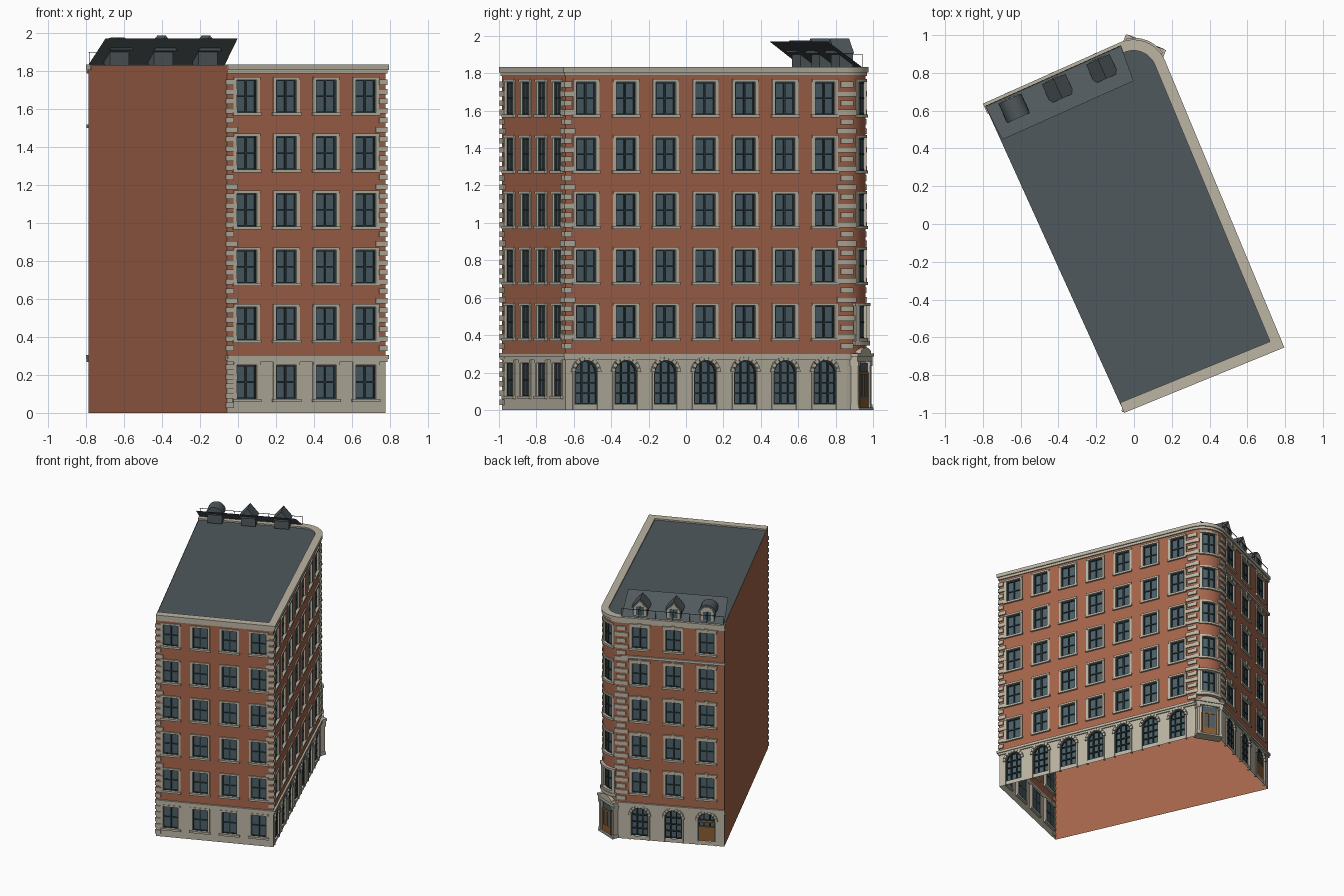
import bpy, bmesh
from math import pi, sin, cos, atan2, tan
from mathutils import Vector as V
from mathutils.geometry import intersect_line_line_2d as _unused, intersect_point_line

if "Cube" in bpy.data.objects:
    bpy.data.objects.remove(bpy.data.objects["Cube"])

COL = dict(brick=(.38, .13, .07), stone=(.5, .46, .37), roof=(.08, .098, .107), glass=(.07, .115, .14),
           frame=(.025, .04, .045), wood=(.25, .11, .03))
MATS = {}
for k, c in COL.items():
    MATS[k] = bpy.data.materials.new(k)
    MATS[k].diffuse_color = (*c, 1)
parts = {}   # name -> (bmesh, material, closed)


def bm_of(name, mat, closed=True):
    return parts.setdefault(name, (bmesh.new(), mat, closed))[0]


def face(name, mat, pts, closed=False):
    bm = bm_of(name, mat, closed)
    bm.faces.new([bm.verts.new(p) for p in pts])


def box(name, mat, f, u0, u1, d0, d1, z0, z1, n=1):
    """Box in facade coordinates: u along wall, d outward, z up; bends with the facade."""
    bm = bm_of(name, mat)
    rings = [[bm.verts.new(f(u0 + (u1 - u0) * i / n, d, z)) for d, z in
              ((d0, z0), (d1, z0), (d1, z1), (d0, z1))] for i in range(n + 1)]
    for a, b in zip(rings, rings[1:]):
        for k in range(4):
            bm.faces.new((a[k], b[k], b[k - 3], a[k - 3]))
    bm.faces.new(rings[0])
    bm.faces.new(rings[-1][::-1])


def prism(name, mat, f, prof, d0, d1):
    bm = bm_of(name, mat)
    a, b = [[bm.verts.new(f(u, d, z)) for u, z in prof] for d in (d0, d1)]
    for k in range(len(prof)):
        bm.faces.new((a[k - 1], a[k], b[k], b[k - 1]))
    bm.faces.new(a)
    bm.faces.new(b[::-1])


def arc_pts(u, z, r, n=12):
    return [(u + r * cos(pi * i / n), z + r * sin(pi * i / n)) for i in range(n + 1)]


def flat(o, t):
    nrm = V((t.y, -t.x))
    return lambda u, d, z: V((*(o + t * u + nrm * d), z))


# Footprint: four corners, the back right one rounded
A, B, C, D = V((-.788, .625)), V((-.058, -.985)), V((.775, -.645)), V((.0845, 1.015))
R = .165
dr, db = (D - C).normalized(), (A - D).normalized()
turn = dr.angle(db)
tl = R * tan(turn / 2)
E, F = D - dr * tl, D + db * tl
cen = E - V((dr.y, -dr.x)) * R
a0 = atan2(-dr.x, dr.y)
LF, LR, LA, LB = (C - B).length, (E - C).length, R * turn, (A - F).length
front, right, back = flat(B, (C - B).normalized()), flat(C, dr), flat(F, db)


def bend(u, d, z):
    a = a0 + u / R
    return V((cen.x + (R + d) * cos(a), cen.y + (R + d) * sin(a), z))


TOP, BASE = 1.83, .30
ROWS = [(.38 + .299 * i, .56 + .299 * i) for i in range(5)]


def wall(name, f, L, ops, n=1):
    """Wall sheet with rectangular openings (u0,u1,z0,z1); glass set back in each."""
    us = sorted({0, L, *[round(x, 5) for o in ops for x in o[:2]], *[L * i / n for i in range(1, n)]})
    zs = sorted({0, BASE, TOP, *[x for o in ops for x in o[2:]]})
    for p, q in zip(us, us[1:]):
        for r, s in zip(zs, zs[1:]):
            m, k = (p + q) / 2, (r + s) / 2
            hole = any(o[0] < m < o[1] and o[2] < k < o[3] for o in ops)
            d = -.016 if hole else 0
            key, mat = ('glass', 'glass') if hole else ('base', 'stone') if s <= BASE else ('brick', 'brick')
            face(f'{name}_{key}', mat, [f(p, d, r), f(q, d, r), f(q, d, s), f(p, d, s)])


def window(name, f, u, w, z0, z1, n=1, keystone=False):
    h, b = w / 2, .009
    s = name + '_window_'
    for x in (-h, h):                                   # stone surround
        box(s + 'surrounds', 'stone', f, u + x - b, u + x + b, -.017, .006, z0, z1)
    box(s + 'surrounds', 'stone', f, u - h - b, u + h + b, -.017, .009, z1 - .003, z1 + .012, n)
    box(s + 'surrounds', 'stone', f, u - h - .014, u + h + .014, -.017, .014, z0 - .012, z0 + .004, n)
    if keystone:
        box(s + 'keystones', 'stone', f, u - h - .016, u + h + .016, 0, .011, z1 + .012, z1 + .026)
        prism(s + 'keystones', 'stone', f, [(u - .009, z1), (u + .009, z1), (u + .014, z1 + .036),
                                            (u - .014, z1 + .036)], 0, .017)
    zm = (z0 + z1) / 2
    for x, t in ((-h + b + .003, .004), (0, .005), (h - b - .003, .004)):      # sash bars
        box(s + 'bars', 'frame', f, u + x - t, u + x + t, -.017, -.007, z0, z1)
    for z in (z0 + .006, zm, z1 - .006):
        box(s + 'bars', 'frame', f, u - h, u + h, -.017, -.008, z - .004, z + .004, n)


def arch(name, f, u, door=False):
    r, zs, zt, z0 = .066, .2, .27, .03
    pts = arc_pts(u, zs, r)
    for (p, a), (q, b) in zip(pts, pts[1:]):            # spandrel and soffit
        face(name + '_spandrels', 'stone', [f(p, 0, a), f(p, 0, zt), f(q, 0, zt), f(q, 0, b)])
        face(name + '_spandrels', 'stone', [f(p, 0, a), f(q, 0, b), f(q, -.017, b), f(p, -.017, a)])
    m = 9
    for i in range(m):                                  # voussoirs and window rim
        for nm, mat, r0, r1, d0, d1, g in (('_voussoirs', 'stone', r - .001, r + .02, -.005, .011, .03),
                                           ('_arch_bars', 'frame', r - .009, r, -.017, -.004, 0)):
            a, b = pi * i / m + g, pi * (i + 1) / m - g
            prism(name + nm, mat, f, [(u + k * cos(t), zs + k * sin(t)) for k, t in
                                      ((r0, a), (r1, a), (r1, b), (r0, b))], d0, d1)
    for x in (-.062, -.022, .022, .062):
        box(name + '_arch_bars', 'frame', f, u + x - .004, u + x + .004, -.017, -.005, z0,
            zs + (.06 if abs(x) < .05 else 0))
    for z in (.034, .09, .145, .2):
        box(name + '_arch_bars', 'frame', f, u - r, u + r, -.017, -.006, z - .004, z + .004)
    for x in (-r - .005, r + .005):
        box(name + '_voussoirs', 'stone', f, u + x - .006, u + x + .006, -.017, .006, 0, zs)
    if door:
        box('shop_door', 'wood', f, u - .06, u + .06, -.017, -.003, .03, .15)
        box('shop_door', 'wood', f, u - .06, u + .06, -.017, -.003, .185, .2)


def quoins(f, edge, side, z0=.325, ext=.008, n=1):
    """Alternating long and short corner stones."""
    i = 0
    while z0 + i * .05 < 1.77:
        w = .055 if i % 2 else .036
        a, b = sorted((edge - side * ext, edge + side * w))
        box('quoins', 'stone', f, a, b, -.004, .009, z0 + i * .05, z0 + i * .05 + .03, n)
        i += 1


# Facades with their windows
W = .132
fu = [.111 + .2255 * i for i in range(4)]
ru = [.119 + .2305 * i for i in range(7)]
bu = [.141, .397, .651]
rows0 = [(.07, .255)] + ROWS
wall('front', front, LF, [(u - W / 2, u + W / 2, *r) for u in fu for r in rows0])
for u in fu:
    for r in rows0:
        window('front', front, u, W, *r)
for name, f, L, cols in (('right', right, LR, ru), ('back', back, LB, bu)):
    wall(name, f, L, [(u - W / 2, u + W / 2, *r) for u in cols for r in ROWS] +
         [(u - .066, u + .066, .03, .27) for u in cols])
    for i, u in enumerate(cols):
        arch(name, f, u, name == 'back' and i == 2)
        for r in ROWS:
            window(name, f, u, W, *r, keystone=name == 'back')
um = LA / 2
wall('corner', bend, LA, [(um - .062, um + .062, *r) for r in ROWS], 14)
for r in ROWS:
    window('corner', bend, um, .124, *r, n=6)
face('party_wall', 'brick', [V((*p, z)) for p, z in ((A, 0), (B, 0), (B, TOP), (A, TOP))])

# Bands, cornice and coping run round the three street sides
for f, u0, u1, n in ((front, 0, LF, 1), (right, 0, LR, 1), (bend, 0, LA, 14), (back, 0, LB, 1)):
    for nm, d0, d, z0, z1 in (('base_band', -.002, .008, .268, .284), ('base_band', -.002, .015, .284, .304),
                              ('cornice', -.002, .008, 1.785, 1.805), ('coping', -.042, .016, 1.805, 1.833)):
        e0 = d if f is right else 0
        e1 = d if f is front else .006 if f is back else 0
        box(nm, 'stone', f, u0 - e0, u1 + e1, d0, d, z0, z1, n)
box('upper_band', 'stone', back, 0, LB + .006, -.002, .012, 1.498, 1.518)
quoins(front, 0, 1, z0=.025)
quoins(front, LF, -1)
quoins(right, 0, 1)
quoins(right, LR, -1, ext=0)
quoins(bend, 0, 1, ext=0, n=3)
quoins(bend, LA, -1, ext=0, n=3)
quoins(back, 0, 1, ext=0)

# Flat roof
face('flat_roof', 'roof', [V((*p, 1.822)) for p in (A, B, C)] + [bend(LA * i / 14, 0, 1.822) for i in range(15)])

# Sloping mansard sheet, dormers and eaves rail over the back
face('mansard', 'roof', [back(0, 0, TOP), back(LB, 0, TOP), back(LB - .01, -.2, 1.97), back(.015, -.2, 1.97)])
for i, u in enumerate(bu):
    box('dormer_bodies', 'roof', back, u - .055, u + .055, -.1, -.022, TOP, 1.91)
    box('dormer_fronts', 'stone', back, u - .05, u + .05, -.03, -.016, 1.84, 1.91)
    if i == 2:
        head = arc_pts(u, 1.91, .066)
        inner = arc_pts(u, 1.91, .05)
    else:
        head = [(u - .068, 1.905), (u + .068, 1.905), (u, 1.985)]
        inner = [(u - .05, 1.908), (u + .05, 1.908), (u, 1.965)]
    prism('dormer_roofs', 'roof', back, head, -.13, -.018)
    prism('dormer_fronts', 'stone', back, inner, -.03, -.014)
    box('dormer_glass', 'glass', back, u - .03, u + .03, -.03, -.013, 1.85, 1.92)
    box('dormer_bars', 'frame', back, u - .003, u + .003, -.03, -.011, 1.85, 1.92)
for i in range(7):
    u = .005 + (LB - .01) * i / 6
    box('eaves_rail', 'frame', back, u - .0015, u + .0015, -.003, 0, TOP, 1.9)
box('eaves_rail', 'frame', back, 0, LB, -.003, 0, 1.897, 1.9)

# Corner entrance porch, set square to the rounded corner
am = a0 + turn / 2
porch = flat(cen, V((-sin(am), cos(am))))
box('door_step', 'stone', porch, -.1, .1, .1, .182, 0, .012)
for s in (-1, 1):
    for w, d, z0, z1 in ((.013, .176, .0, .03), (.01, .173, .03, .235), (.014, .177, .235, .262)):
        box('porch_columns', 'stone', porch, s * .088 - w, s * .088 + w, .12, d, z0, z1)
    box('entrance_door', 'wood', porch, s * .05 - .008, s * .05 + .008, .155, .17, .012, .2)
box('entrance_door', 'wood', porch, -.055, .055, .155, .168, .012, .07)
box('entrance_door', 'wood', porch, -.055, .055, .155, .17, .19, .205)
box('entrance_door', 'wood', porch, -.006, .006, .155, .17, .07, .19)
box('entrance_glass', 'glass', porch, -.055, .055, .155, .166, .07, .25)
box('porch_canopy', 'stone', porch, -.106, .106, .11, .174, .258, .285)
box('porch_canopy', 'stone', porch, -.114, .114, .11, .18, .285, .302)
prism('porch_pediment', 'stone', porch, [(.075 * cos(pi * i / 12), .302 + .032 * sin(pi * i / 12))
                                         for i in range(13)], .12, .18)

# Stone surround of the first floor corner window
for s in (-1, 1):
    box('corner_window_case', 'stone', bend, um + s * .075 - .012, um + s * .075 + .012, 0, .02, .36, .56)
for z0, z1, d in ((.345, .368, .024), (.556, .572, .026)):
    box('corner_window_case', 'stone', bend, um - .095, um + .095, 0, d, z0, z1, 8)

# Turn the collected meshes into objects
for name, (bm, mat, closed) in parts.items():
    if closed:
        bmesh.ops.recalc_face_normals(bm, faces=bm.faces)
    else:
        bmesh.ops.remove_doubles(bm, verts=bm.verts, dist=1e-5)
    me = bpy.data.meshes.new(name)
    bm.to_mesh(me)
    bm.free()
    me.materials.append(MATS[mat])
    ob = bpy.data.objects.new(name, me)
    bpy.context.collection.objects.link(ob)
    ob.select_set(True)
    bpy.context.view_layer.objects.active = ob
bpy.ops.object.shade_smooth_by_angle(angle=.5)

for m in bpy.data.materials:
    if m.users and not m.is_grease_pencil:
        m.use_nodes = True
        m.node_tree.nodes["Principled BSDF"].inputs["Base Color"].default_value = m.diffuse_color
